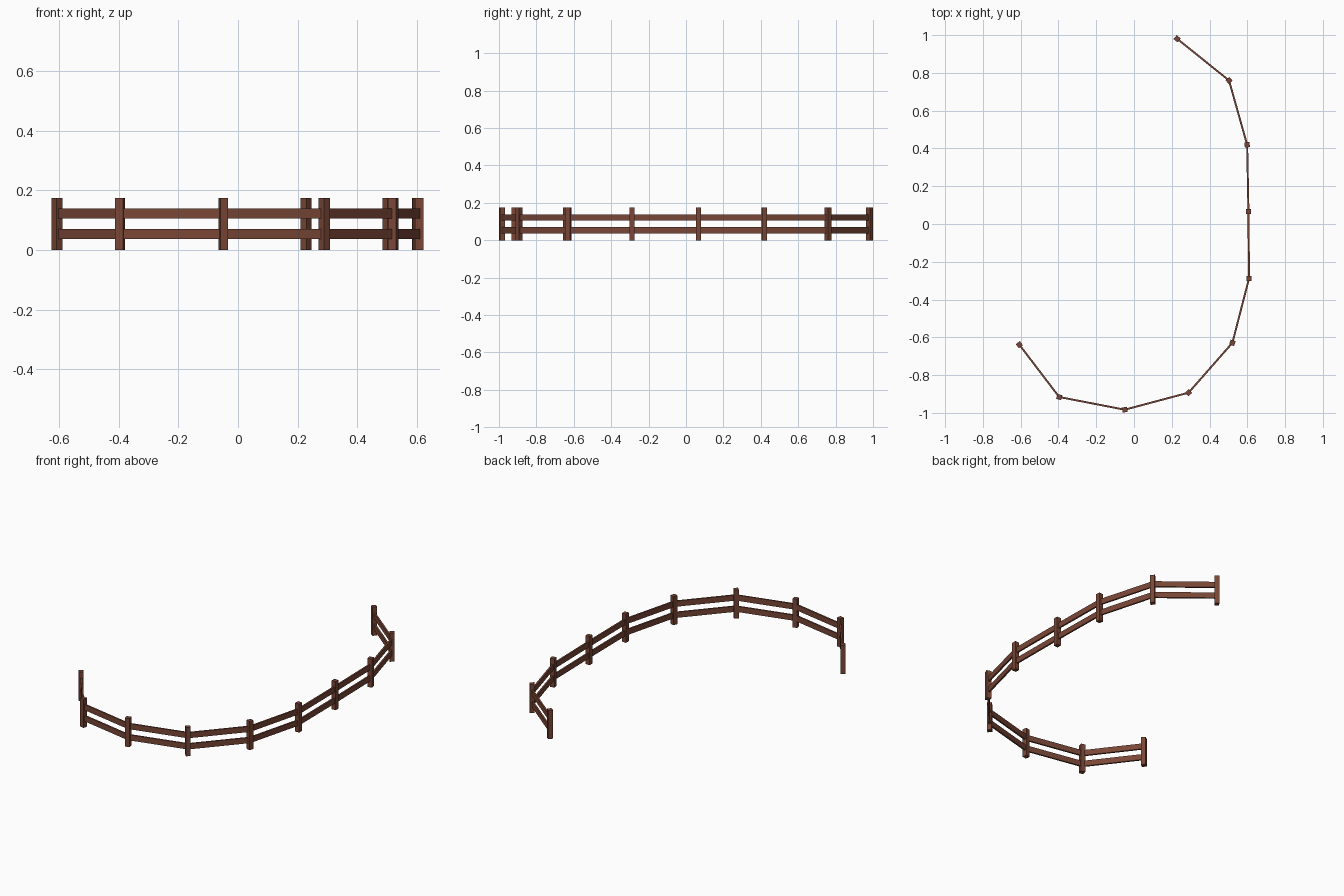
import bpy, bmesh, math
from mathutils import Matrix

if "Cube" in bpy.data.objects:
    bpy.data.objects.remove(bpy.data.objects["Cube"])

wood = bpy.data.materials.new("red brown wood")
wood.diffuse_color = (0.19, 0.062, 0.037, 1)
wood.use_nodes = True
wood.node_tree.nodes["Principled BSDF"].inputs["Base Color"].default_value = wood.diffuse_color


def box(name, center, size, angle):
    bm = bmesh.new()
    m = (Matrix.Translation(center) @ Matrix.Rotation(angle, 4, 'Z')
         @ Matrix.Diagonal((*size, 1)))
    bmesh.ops.create_cube(bm, size=1, matrix=m)
    me = bpy.data.meshes.new(name)
    bm.to_mesh(me)
    bm.free()
    me.materials.append(wood)
    ob = bpy.data.objects.new(name, me)
    bpy.context.collection.objects.link(ob)
    return ob


# Fence line: x, y and post heading in degrees
line = [(-0.607, -0.639, -53), (-0.396, -0.916, -14), (-0.049, -0.983, 12),
        (0.289, -0.893, 42), (0.521, -0.629, 72), (0.609, -0.288, 90),
        (0.606, 0.066, 90), (0.599, 0.419, 97), (0.503, 0.760, 130),
        (0.228, 0.981, 141)]
HEIGHT, POST, THICK, RAIL = 0.174, 0.027, 0.010, 0.034

# Square posts
for x, y, a in line:
    box("post", (x, y, HEIGHT / 2), (POST, POST, HEIGHT), math.radians(a))

# Two flat rails between each pair of posts
for (x0, y0, _), (x1, y1, _) in zip(line, line[1:]):
    length = math.hypot(x1 - x0, y1 - y0)
    angle = math.atan2(y1 - y0, x1 - x0)
    for name, z in (("lower_rail", 0.054), ("upper_rail", 0.122)):
        box(name, ((x0 + x1) / 2, (y0 + y1) / 2, z),
            (length + 0.004, THICK, RAIL), angle)
